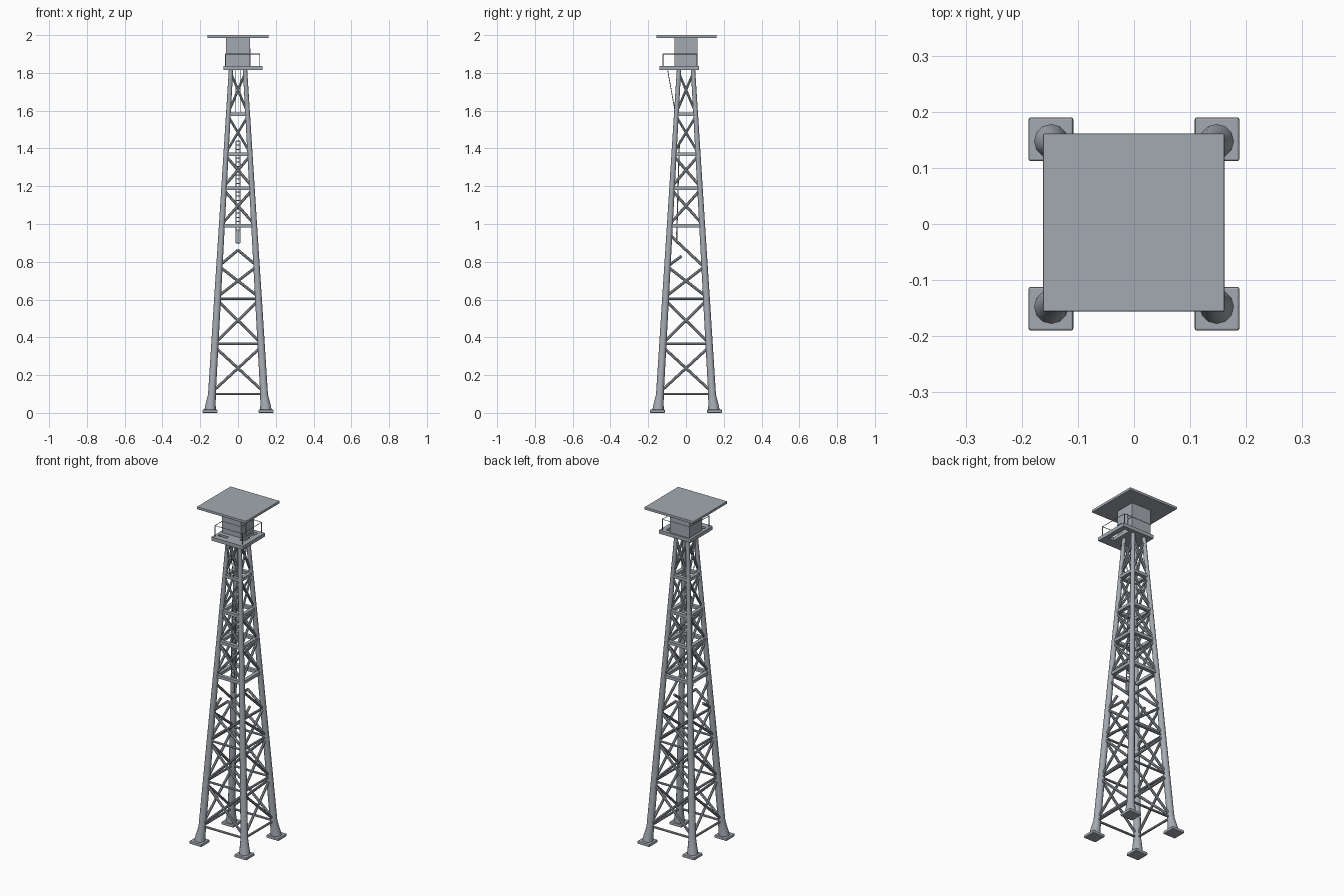
import bpy, bmesh, math
from mathutils import Vector, Matrix

if "Cube" in bpy.data.objects:
    bpy.data.objects.remove(bpy.data.objects["Cube"])

steel = bpy.data.materials.new("steel grey")
steel.diffuse_color = (0.37, 0.40, 0.44, 1)
steel.use_nodes = True
steel.node_tree.nodes["Principled BSDF"].inputs["Base Color"].default_value = steel.diffuse_color


def finish(name, bm, smooth=False):
    me = bpy.data.meshes.new(name)
    bmesh.ops.recalc_face_normals(bm, faces=bm.faces)
    bm.to_mesh(me)
    bm.free()
    me.materials.append(steel)
    ob = bpy.data.objects.new(name, me)
    bpy.context.collection.objects.link(ob)
    if smooth:
        bpy.context.view_layer.objects.active = ob
        ob.select_set(True)
        bpy.ops.object.shade_smooth_by_angle(angle=math.radians(40))
        ob.select_set(False)
    return ob


def rod(bm, a, b, r1, r2=None, n=8):
    a, b = Vector(a), Vector(b)
    d = b - a
    m = Matrix.Translation((a + b) / 2) @ d.to_track_quat('Z', 'Y').to_matrix().to_4x4()
    bmesh.ops.create_cone(bm, cap_ends=True, segments=n, radius1=r1,
                          radius2=r1 if r2 is None else r2, depth=d.length, matrix=m)


def box(bm, x0, x1, y0, y1, z0, z1, bevel=0):
    m = Matrix.Translation(((x0 + x1) / 2, (y0 + y1) / 2, (z0 + z1) / 2)) @ \
        Matrix.Diagonal((x1 - x0, y1 - y0, z1 - z0, 1))
    vs = bmesh.ops.create_cube(bm, size=1, matrix=m)["verts"]
    if bevel:
        es = list({e for v in vs for e in v.link_edges})
        bmesh.ops.bevel(bm, geom=es, offset=bevel, segments=2, affect='EDGES', profile=0.5)


def half(z):
    """Half-width of the tower at height z."""
    return 0.138 - (z - 0.1) * 0.101 / 1.72


def on_side(k, u, z):
    """Point on side k (0 front, 1 right, 2 back, 3 left); u from -1 to 1 across it."""
    return Matrix.Rotation(k * math.pi / 2, 3, 'Z') @ Vector((u * half(z), -half(z), z))


# legs with flared ends, and foot plates
legs, feet = bmesh.new(), bmesh.new()
for sx in (-1, 1):
    for sy in (-1, 1):
        prof = [(0.01, 0.148, 0.031), (0.045, 0.145, 0.027), (0.1, 0.138, 0.0205),
                (0.6, half(0.6), 0.018), (1.0, half(1.0), 0.0155), (1.82, half(1.82), 0.0115)]
        rings = []
        for z, h, r in prof:
            rings.append([legs.verts.new((sx * h + r * math.cos(t * math.tau / 12),
                                          sy * h + r * math.sin(t * math.tau / 12), z))
                          for t in range(12)])
        for p, q in zip(rings, rings[1:]):
            for i in range(12):
                j = (i + 1) % 12
                legs.faces.new((p[i], p[j], q[j], q[i]))
        legs.faces.new(rings[0])
        legs.faces.new(rings[-1])
        cx, cy = sx * 0.148, sy * 0.151
        box(feet, cx - 0.04, cx + 0.04, cy - 0.039, cy + 0.039, 0, 0.017, 0.004)
finish("legs", legs, True)
finish("foot_plates", feet)

# horizontal struts and crossed bracing on each side
struts, beams, braces = bmesh.new(), bmesh.new(), bmesh.new()
bays = [(0.1, 0.36), (0.36, 0.605), (0.605, 0.785), (0.99, 1.19),
        (1.19, 1.37), (1.37, 1.58), (1.58, 1.81)]
for k in range(4):
    for z in (0.1, 0.365, 0.605):
        rod(struts, on_side(k, -1, z), on_side(k, 1, z), 0.0065)
    for z in (0.99, 1.19, 1.37, 1.58):
        h = half(z)
        n0 = len(beams.verts)
        box(beams, -h, h, -h - 0.009, -h + 0.013, z - 0.009, z + 0.009)
        beams.verts.ensure_lookup_table()
        bmesh.ops.rotate(beams, verts=beams.verts[n0:], cent=(0, 0, 0),
                         matrix=Matrix.Rotation(k * math.pi / 2, 3, 'Z'))
    for z0, z1 in bays:
        r = 0.0075 if z0 < 1.3 else 0.0065
        for s in (-1, 1):
            rod(braces, on_side(k, -s, z0 + 0.01), on_side(k, s, z1 - 0.01), r)
    # unfinished braces above the third bay
    if k % 2 == 0:
        for s in (-1, 1):
            rod(braces, on_side(k, s, 0.78), on_side(k, 0, 0.862), 0.0075)
    else:
        s = 1 if k == 1 else -1
        rod(braces, on_side(k, s, 0.77), on_side(k, -s, 0.945), 0.0075)
        rod(braces, on_side(k, -s, 0.775), on_side(k, -s * 0.25, 0.83), 0.0075)
finish("lower_struts", struts, True)
finish("upper_beams", beams)
finish("cross_braces", braces, True)

# ladder inside the tower, with the thin top flight reaching the platform
ladder = bmesh.new()
lo, hi = Vector((0, -0.05, 0.9)), Vector((0, -0.035, 1.44))
for s in (-1, 1):
    o = Vector((s * 0.011, 0, 0))
    rod(ladder, lo + o, hi + o, 0.003, n=6)
    rod(ladder, Vector((s * 0.011, -0.055, 1.58)), Vector((s * 0.011, -0.098, 1.82)), 0.002, n=6)
for i in range(25):
    p = lo.lerp(hi, i / 24)
    rod(ladder, p - Vector((0.011, 0, 0)), p + Vector((0.011, 0, 0)), 0.003, n=6)
box(ladder, -0.012, 0.012, -0.054, -0.046, 0.9, 0.96)
finish("ladder", ladder)

# offset platform with walkway openings
deck = bmesh.new()
z0, z1 = 1.815, 1.836
box(deck, -0.078, 0.07, -0.085, 0.068, z0, z1)
box(deck, -0.078, 0.13, -0.14, -0.105, z0, z1)
box(deck, 0.1, 0.13, -0.105, 0.068, z0, z1)
box(deck, 0.07, 0.1, 0.045, 0.068, z0, z1)
box(deck, -0.078, -0.06, -0.105, -0.085, z0, z1)
box(deck, 0.0, 0.1, -0.105, -0.085, z0, z1)
finish("platform", deck)

# thin handrail around the two open sides
rail = bmesh.new()
path = [(-0.066, -0.122), (0.115, -0.122), (0.115, 0.058)]
for x, y in path:
    rod(rail, (x, y, 1.83), (x, y, 1.9), 0.0022, n=6)
for a, b in zip(path, path[1:]):
    rod(rail, (*a, 1.9), (*b, 1.9), 0.0018, n=6)
rod(rail, (-0.066, -0.122, 1.9), (-0.066, -0.06, 1.9), 0.0018, n=6)
rod(rail, (0.115, 0.058, 1.9), (0.06, 0.058, 1.9), 0.0018, n=6)
finish("handrail", rail)

# cabin with sill band and door
cabin = bmesh.new()
box(cabin, -0.064, 0.063, -0.06, 0.06, 1.83, 1.987)
box(cabin, -0.066, 0.065, -0.062, 0.062, 1.898, 1.904)
finish("cabin", cabin)
door = bmesh.new()
box(door, 0.06, 0.067, -0.02, 0.025, 1.836, 1.93)
finish("door", door)

# flat overhanging roof
roof = bmesh.new()
box(roof, -0.162, 0.161, -0.156, 0.161, 1.985, 2.0, 0.002)
finish("roof", roof)
